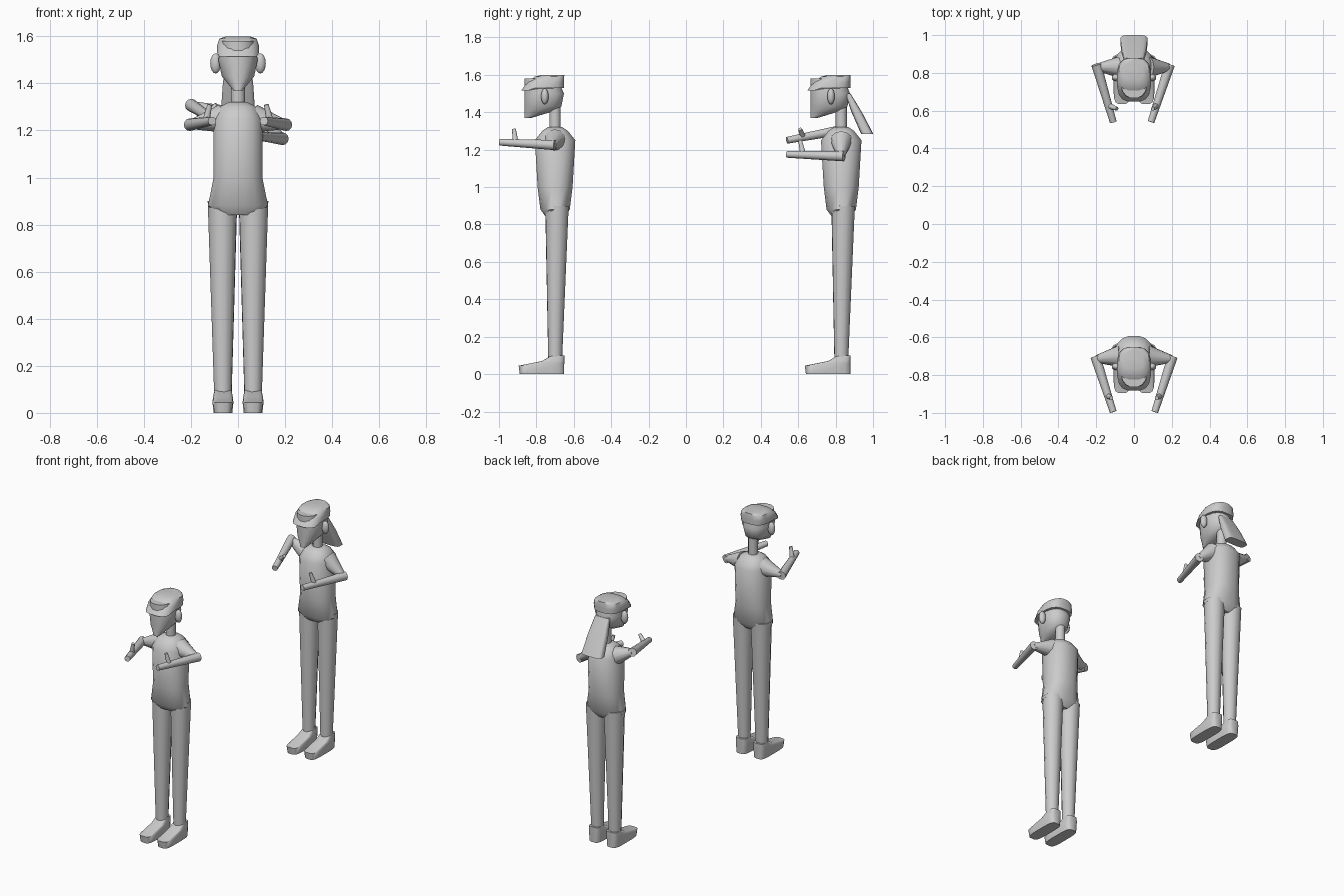
import bpy, bmesh, math
from mathutils import Vector, Matrix

cube = bpy.data.objects.get("Cube")
if cube:
    bpy.data.objects.remove(cube, do_unlink=True)

GREY = (0.6, 0.6, 0.6, 1)
plain_grey = bpy.data.materials.new("plain grey")
plain_grey.use_nodes = True
plain_grey.diffuse_color = GREY
plain_grey.node_tree.nodes["Principled BSDF"].inputs["Base Color"].default_value = GREY

# Depth of the shared body lines, and the step from the front to the rear figure
SPINE, FACE, BACK_OF_HEAD = -0.7, -0.865, -0.65
REAR_STEP = Vector((0, 1.53, 0))


def finish(name, bm, offset):
    """Turn the mesh under construction into a smooth shaded object."""
    bmesh.ops.translate(bm, verts=bm.verts, vec=offset)
    bmesh.ops.recalc_face_normals(bm, faces=bm.faces)
    mesh = bpy.data.meshes.new(name)
    bm.to_mesh(mesh)
    bm.free()
    mesh.materials.append(plain_grey)
    part = bpy.data.objects.new(name, mesh)
    bpy.context.collection.objects.link(part)
    bpy.ops.object.select_all(action='DESELECT')
    part.select_set(True)
    bpy.context.view_layer.objects.active = part
    bpy.ops.object.shade_smooth_by_angle(angle=math.radians(50))


def stack(name, offset, rows, y, edge=0, x=0, lean=0, power=2.3, fringe=0, sides=16):
    """Skin rounded rings (height, half width, half depth) from bottom to top.

    edge keeps the front (-1), middle (0) or back (1) of every ring at depth y;
    lean slides lower rings backwards; fringe drops the front of the first ring.
    """
    bm = bmesh.new()
    rings = []
    for z, width, depth in rows:
        middle = y - edge * depth + lean * (rows[-1][0] - z)
        ring = []
        for k in range(sides):
            angle = math.tau * (k + 0.5) / sides
            c, s = math.cos(angle), math.sin(angle)
            across = math.copysign(abs(c) ** (2 / power), c)
            along = math.copysign(abs(s) ** (2 / power), s)
            drop = fringe if not rings and along < -0.5 else 0
            ring.append(bm.verts.new((x + width * across, middle + depth * along, z - drop)))
        rings.append(ring)
    for lower, upper in zip(rings, rings[1:]):
        for k in range(sides):
            n = (k + 1) % sides
            bm.faces.new((lower[k], lower[n], upper[n], upper[k]))
    bm.faces.new(rings[0])
    bm.faces.new(rings[-1])
    finish(name, bm, offset)


def limb(name, offset, start, end, start_radius, end_radius):
    """Tapered round limb between two points."""
    bm = bmesh.new()
    reach = end - start
    turn = reach.to_track_quat('Z', 'Y').to_matrix().to_4x4()
    bmesh.ops.create_cone(
        bm, cap_ends=True, segments=12, depth=reach.length,
        radius1=start_radius, radius2=end_radius,
        matrix=Matrix.Translation((start + end) / 2) @ turn)
    finish(name, bm, offset)


def ear(name, offset, centre, radii):
    """Flattened ball."""
    bm = bmesh.new()
    bmesh.ops.create_uvsphere(
        bm, u_segments=12, v_segments=8, radius=1,
        matrix=Matrix.LocRotScale(centre, None, radii))
    finish(name, bm, offset)


def arm(name, offset, side, elbow, hand, thumb_tip):
    """Upper arm, forearm with hand, and thumb, given for the left side."""
    mirror = Matrix.Diagonal((side, 1, 1))
    shoulder = mirror @ Vector((0.07, SPINE, 1.25))
    elbow, hand, thumb_tip = (mirror @ Vector(p) for p in (elbow, hand, thumb_tip))
    limb(name + "_upper_arm", offset, shoulder, elbow, 0.06, 0.02)
    limb(name + "_forearm", offset, elbow.lerp(hand, -0.05), hand, 0.027, 0.018)
    limb(name + "_thumb", offset, elbow.lerp(hand, 0.7), thumb_tip, 0.016, 0.01)


def person(name, offset):
    """Head, torso, legs and feet shared by both figures."""
    stack(name + "_torso", offset, [
        (0.84, 0.09, 0.05), (0.88, 0.13, 0.08), (1, 0.105, 0.095),
        (1.25, 0.105, 0.11), (1.3, 0.08, 0.07), (1.32, 0.04, 0.04)], SPINE)
    limb(name + "_neck", offset,
         Vector((0, SPINE, 1.3)), Vector((0, SPINE, 1.45)), 0.03, 0.03)

    # Head narrows to a forward chin, under a hair cap with a jutting fringe
    stack(name + "_head", offset, [
        (1.37, 0.02, 0.02), (1.4, 0.045, 0.07), (1.43, 0.07, 0.1),
        (1.5, 0.085, 0.107), (1.58, 0.07, 0.09)], FACE, edge=-1)
    stack(name + "_hair", offset, [
        (1.53, 0.09, 0.117), (1.56, 0.09, 0.1), (1.59, 0.08, 0.08),
        (1.6, 0.05, 0.06)], BACK_OF_HEAD, edge=1, power=3, fringe=0.015)

    for side, word in ((1, "_left"), (-1, "_right")):
        ear(name + word + "_ear", offset,
            Vector((side * 0.095, -0.755, 1.485)), Vector((0.023, 0.02, 0.043)))
        hip = Vector((side * 0.066, -0.69, 0.9))
        ankle = Vector((side * 0.064, SPINE, 0.05))
        limb(name + word + "_leg", offset, hip, ankle, 0.064, 0.037)
        stack(name + word + "_foot", offset, [
            (0, 0.04, 0.12), (0.045, 0.045, 0.123), (0.07, 0.042, 0.06),
            (0.1, 0.036, 0.035)], BACK_OF_HEAD, edge=1, x=ankle.x, power=4)


# Front figure: both arms level with thumbs up
here = Vector()
person("front_figure", here)
for side, word in ((1, "left"), (-1, "right")):
    arm("front_figure_" + word, here, side,
        elbow=(0.2, -0.715, 1.225), hand=(0.11, -0.995, 1.24), thumb_tip=(0.12, -0.92, 1.31))

# Rear figure: left arm low, right arm raised, and a ponytail fanning out behind
person("rear_figure", REAR_STEP)
arm("rear_figure_left", REAR_STEP, 1,
    elbow=(0.185, SPINE, 1.165), hand=(0.09, -0.99, 1.175), thumb_tip=(0.1, -0.92, 1.25))
arm("rear_figure_right", REAR_STEP, -1,
    elbow=(0.195, SPINE, 1.305), hand=(0.11, -0.99, 1.25), thumb_tip=(0.09, -0.92, 1.31))
stack("rear_figure_ponytail", REAR_STEP, [
    (1.285, 0.073, 0.033), (1.4, 0.065, 0.028), (1.5, 0.05, 0.015)],
    BACK_OF_HEAD - 0.015, lean=0.48, power=4)
